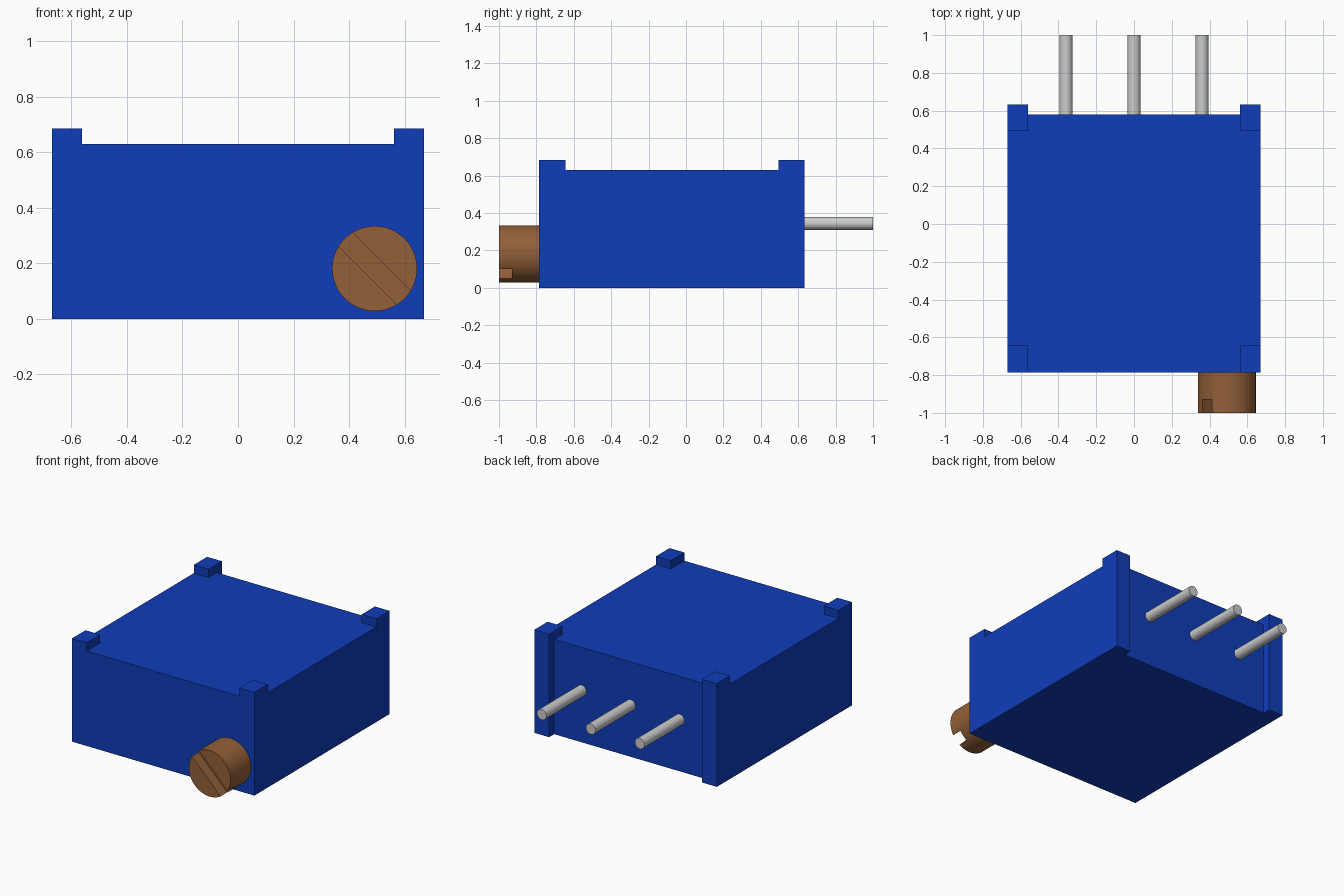
import bpy, bmesh
from math import radians
from mathutils import Vector

if "Cube" in bpy.data.objects:
    bpy.data.objects.remove(bpy.data.objects["Cube"])


def material(name, rgb):
    m = bpy.data.materials.new(name)
    m.diffuse_color = (*rgb, 1)
    m.use_nodes = True
    m.node_tree.nodes["Principled BSDF"].inputs["Base Color"].default_value = m.diffuse_color
    return m


def cylinder(name, x, z, r, y0, y1, sides):
    """Cylinder lying along y from y0 to y1."""
    bpy.ops.mesh.primitive_cylinder_add(vertices=sides, radius=r, depth=y1 - y0,
                                        location=(x, (y0 + y1) / 2, z),
                                        rotation=(radians(90), 0, 0))
    ob = bpy.context.object
    ob.name = name
    return ob


def smooth(ob):
    bpy.ops.object.select_all(action='DESELECT')
    ob.select_set(True)
    bpy.context.view_layer.objects.active = ob
    bpy.ops.object.shade_smooth_by_angle(angle=radians(30))


blue = material("blue_plastic", (0.005, 0.047, 0.49))
brass = material("brass", (0.29, 0.117, 0.04))

# Housing: one closed shell over a coarse cell grid, with corner feet on top
# and two corner ribs standing proud of the pin side
xs = [-0.67, -0.562, 0.562, 0.67]
ys = [-0.785, -0.643, 0.495, 0.58, 0.633]
zs = [0, 0.63, 0.685]


def filled(i, j, k):
    if not (0 <= i < 3 and 0 <= j < 4 and 0 <= k < 2):
        return False
    side = i != 1
    return (side or j < 3) if k == 0 else (side and j != 1)


bm = bmesh.new()
for i in range(3):
    for j in range(4):
        for k in range(2):
            if not filled(i, j, k):
                continue
            for axis in range(3):
                for step in (0, 1):
                    n = [i, j, k]
                    n[axis] += 2 * step - 1
                    if filled(*n):
                        continue
                    quad = []
                    for a, b in ((0, 0), (1, 0), (1, 1), (0, 1)):
                        c = [i, j, k]
                        c[axis] += step
                        c[(axis + 1) % 3] += a
                        c[(axis + 2) % 3] += b
                        quad.append(bm.verts.new((xs[c[0]], ys[c[1]], zs[c[2]])))
                    bm.faces.new(quad if step else quad[::-1])
bmesh.ops.remove_doubles(bm, verts=bm.verts, dist=1e-4)
bmesh.ops.dissolve_limit(bm, angle_limit=radians(1), verts=bm.verts, edges=bm.edges)
mesh = bpy.data.meshes.new("housing")
bm.to_mesh(mesh)
bm.free()
housing = bpy.data.objects.new("housing", mesh)
bpy.context.collection.objects.link(housing)
mesh.materials.append(blue)

# Adjustment screw with a diagonal driver slot
screw = cylinder("adjustment_screw", 0.492, 0.181, 0.153, -1.0, -0.78, 64)
screw.data.materials.append(brass)
bpy.ops.mesh.primitive_cube_add(size=1, location=(0.492, -1.0, 0.181),
                                rotation=(0, radians(45), 0))
cutter = bpy.context.object
cutter.name = "slot_cutter"
cutter.scale = (0.5, 0.14, 0.071)
cutter.hide_render = True
mod = screw.modifiers.new("slot", 'BOOLEAN')
mod.operation = 'DIFFERENCE'
mod.solver = 'EXACT'
mod.object = cutter
bpy.context.view_layer.objects.active = screw
bpy.ops.object.modifier_apply(modifier="slot")
bpy.data.objects.remove(cutter)
smooth(screw)

# Three terminal pins
for label, x in (("left", -0.36), ("middle", 0), ("right", 0.36)):
    smooth(cylinder(f"{label}_pin", x, 0.345, 0.035, 0.575, 1.0, 32))
